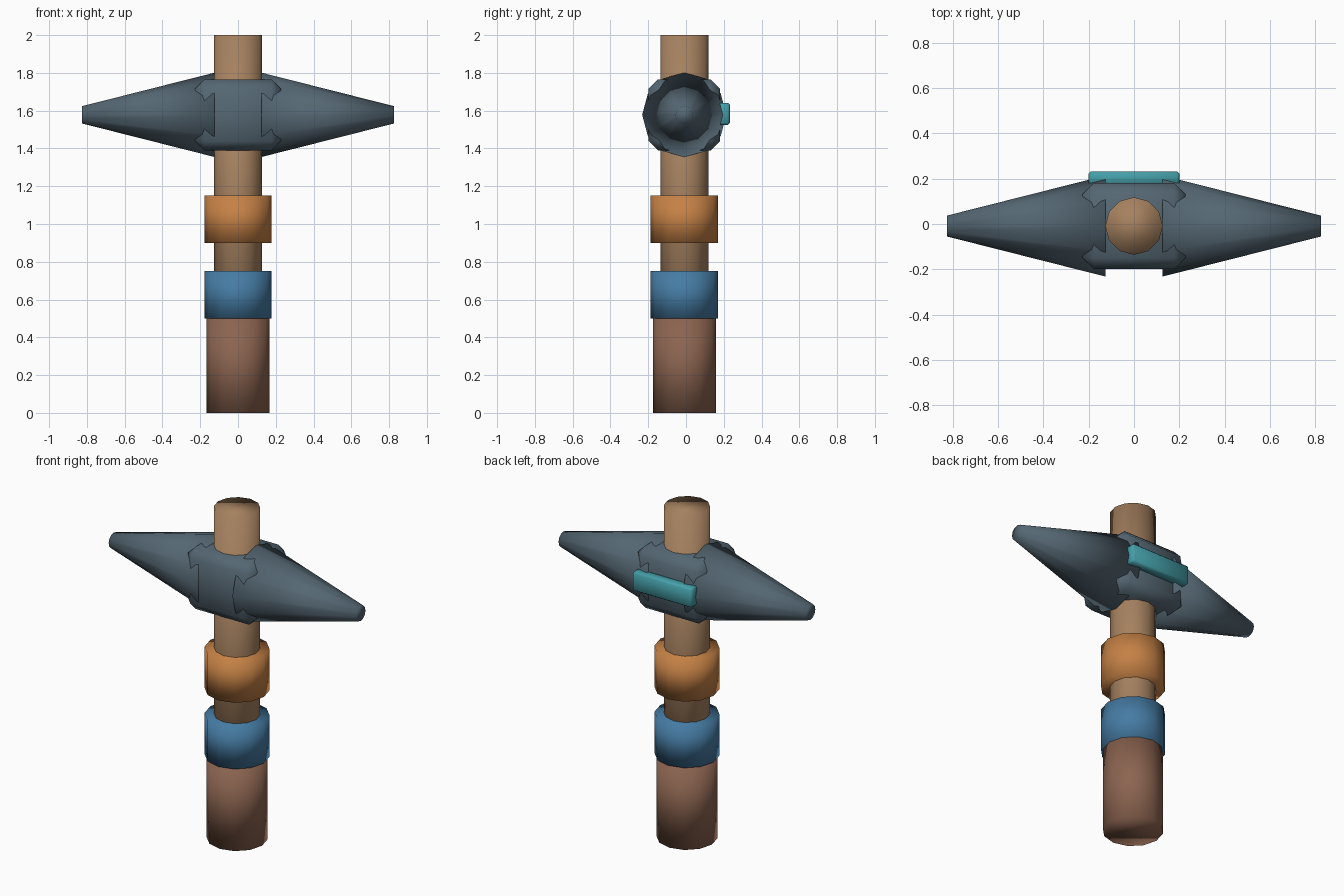
import bpy, math

if "Cube" in bpy.data.objects:
    bpy.data.objects.remove(bpy.data.objects["Cube"])

CY = -0.009      # shaft axis in y
HEAD_Z = 1.578   # height of the head axis


def material(name, rgb):
    mat = bpy.data.materials.new(name)
    mat.diffuse_color = (*rgb, 1)
    mat.use_nodes = True
    mat.node_tree.nodes["Principled BSDF"].inputs["Base Color"].default_value = mat.diffuse_color
    return mat


WOOD = material("wood", (0.38, 0.22, 0.115))
GRIP = material("grip_brown", (0.26, 0.127, 0.08))
BLUE = material("blue", (0.06, 0.20, 0.37))
ORANGE = material("orange", (0.56, 0.22, 0.06))
STEEL = material("steel", (0.09, 0.135, 0.17))
TEAL = material("teal", (0.06, 0.35, 0.40))


def finish(name, mat):
    obj = bpy.context.object
    obj.name = name
    obj.data.materials.append(mat)
    bpy.ops.object.shade_smooth()
    return obj


def tube(name, radius, z0, z1, mat):
    bpy.ops.mesh.primitive_cylinder_add(vertices=12, radius=radius, depth=z1 - z0,
                                        location=(0, CY, (z0 + z1) / 2))
    return finish(name, mat)


def box(name, center, size, bevel, mat):
    bpy.ops.mesh.primitive_cube_add(size=1, location=center)
    obj = bpy.context.object
    obj.scale = size
    bpy.ops.object.transform_apply(location=False, rotation=False, scale=True)
    finish(name, mat)
    mod = obj.modifiers.new("bevel", "BEVEL")
    mod.width = bevel
    mod.segments = 1
    return obj


# Shaft, grip and the two bands
tube("shaft", 0.127, 0.25, 2.0, WOOD)
tube("grip", 0.167, 0.0, 0.5, GRIP)
tube("lower_band", 0.178, 0.5, 0.75, BLUE)
tube("upper_band", 0.178, 0.9, 1.15, ORANGE)

# Chamfered block in the middle of the head
box("head_block", (0, CY, HEAD_Z), (0.456, 0.38, 0.376), 0.05, STEEL)

# Two tapered points, one each side
for side, label in ((1, "right"), (-1, "left")):
    bpy.ops.mesh.primitive_cone_add(vertices=12, radius1=0.223, radius2=0.046, depth=0.70,
                                    location=(side * 0.475, CY, HEAD_Z),
                                    rotation=(0, side * math.pi / 2, 0))
    finish(label + "_point", STEEL)

# Teal inlay on the back of the head
box("back_inlay", (0, 0.202, 1.583), (0.40, 0.06, 0.116), 0.01, TEAL)
